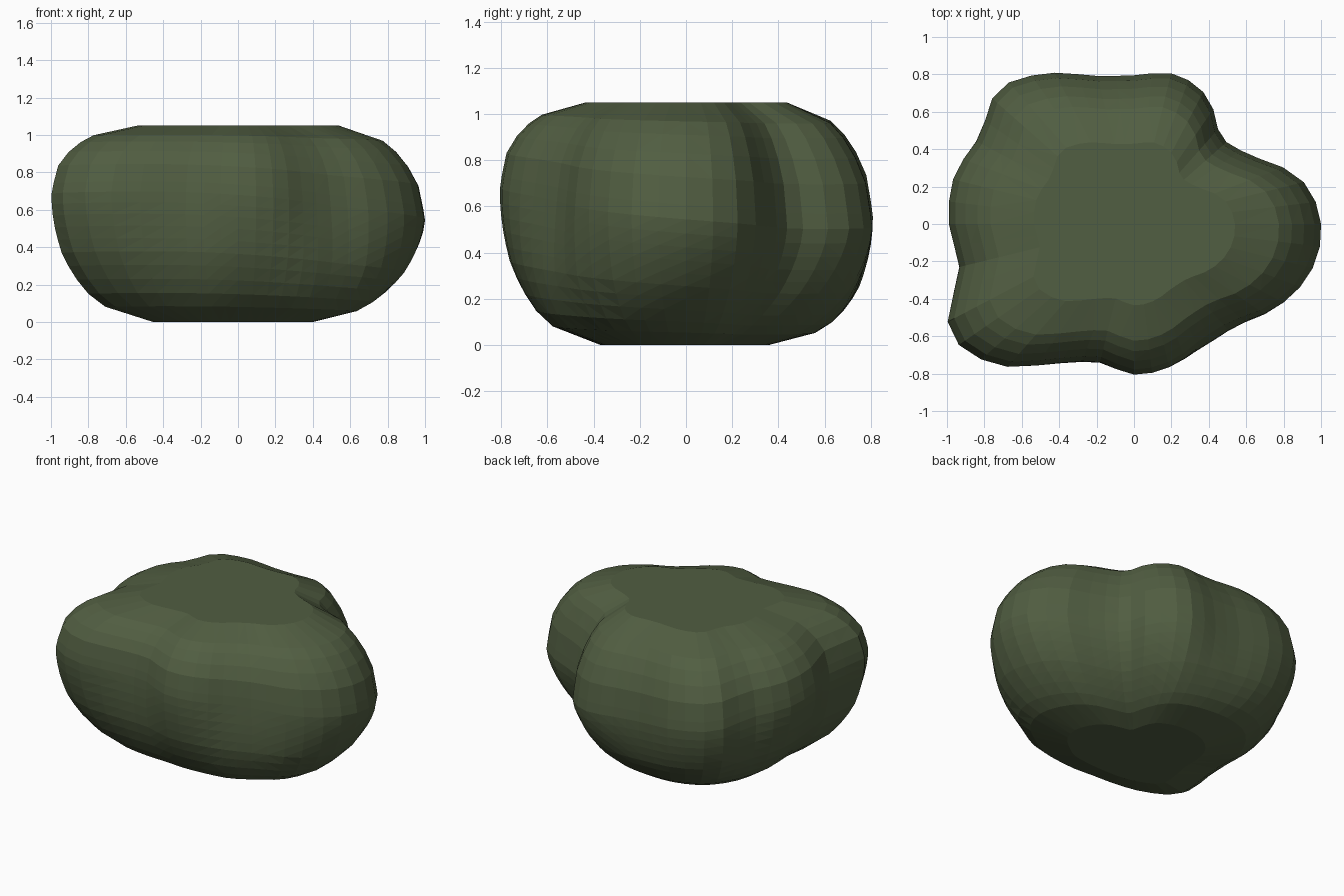
import bpy
import bmesh
from math import sin, cos, pi, floor, radians

cube = bpy.data.objects.get("Cube")
if cube:
    bpy.data.objects.remove(cube)

SEGMENTS = 52
HEIGHT = 1.05
BLEND_HEIGHT = 0.6
LEAN = 0.1

# Lobed outlines: radius every 15 degrees, counter-clockwise from +x
upper = [1.0, .925, .73, .66, .785, .83, .795, .82, .93, 1.02, .95, .995,
         .99, .965, 1.14, 1.06, .86, .76, .805, .785, .74, .76, .885, .98]
lower = [.8, .67, .49, .4, .49, .64, .73, .8, .88, .95, .98, .95,
         .92, 1.0, 1.12, 1.02, .91, .83, .8, .81, .86, .88, .92, .9]

# Side profile: height and share of the outline radius
profile = [(0, .46), (.065, .72), (.12, .81), (.18, .87), (.24, .915),
           (.3, .95), (.36, .97), (.42, .985), (.48, .995), (.54, 1),
           (.6, 1), (.66, .99), (.77, .965), (.86, .91), (.93, .845),
           (.98, .775), (HEIGHT, .54)]


def lobe_radius(outline, angle):
    """Smooth periodic interpolation of an outline."""
    n = len(outline)
    u = angle / (2 * pi) * n
    i = floor(u)
    t = u - i
    a, b, c, d = (outline[(i + k) % n] for k in (-1, 0, 1, 2))
    return b + t * (c - a + t * (2*a - 5*b + 4*c - d + t * (3*(b - c) + d - a))) / 2


# Foliage body lofted through the rings: lower lobes undercut, widest
# part higher towards the front right and lower towards the back left
bm = bmesh.new()
rings = []
for z, share in profile:
    blend = max(1 - z / BLEND_HEIGHT, 0) ** 1.3
    belly = LEAN * sin(pi * z / HEIGHT)
    ring = []
    for k in range(SEGMENTS):
        angle = 2 * pi * k / SEGMENTS
        top, base = lobe_radius(upper, angle), lobe_radius(lower, angle)
        r = share * (top + blend * (base - top))
        lift = belly * cos(angle - radians(235))
        ring.append(bm.verts.new((r * cos(angle), r * sin(angle), z + lift)))
    rings.append(ring)
for low, high in zip(rings, rings[1:]):
    for k in range(SEGMENTS):
        j = (k + 1) % SEGMENTS
        bm.faces.new((low[k], low[j], high[j], high[k]))

# Flat underside and top
bm.faces.new(rings[0][::-1])
bm.faces.new(rings[-1])
bmesh.ops.triangulate(bm, faces=[f for f in bm.faces if len(f.verts) == 4])
bmesh.ops.recalc_face_normals(bm, faces=bm.faces)

mesh = bpy.data.meshes.new("bush_foliage")
bm.to_mesh(mesh)
bm.free()
bush = bpy.data.objects.new("bush_foliage", mesh)
bpy.context.collection.objects.link(bush)

# Leaf colour
color = (.083, .112, .054, 1)
leaf = bpy.data.materials.new("dark_olive_green")
leaf.use_nodes = True
leaf.diffuse_color = color
bsdf = leaf.node_tree.nodes["Principled BSDF"]
bsdf.inputs["Base Color"].default_value = color
bsdf.inputs["Roughness"].default_value = .9
mesh.materials.append(leaf)
